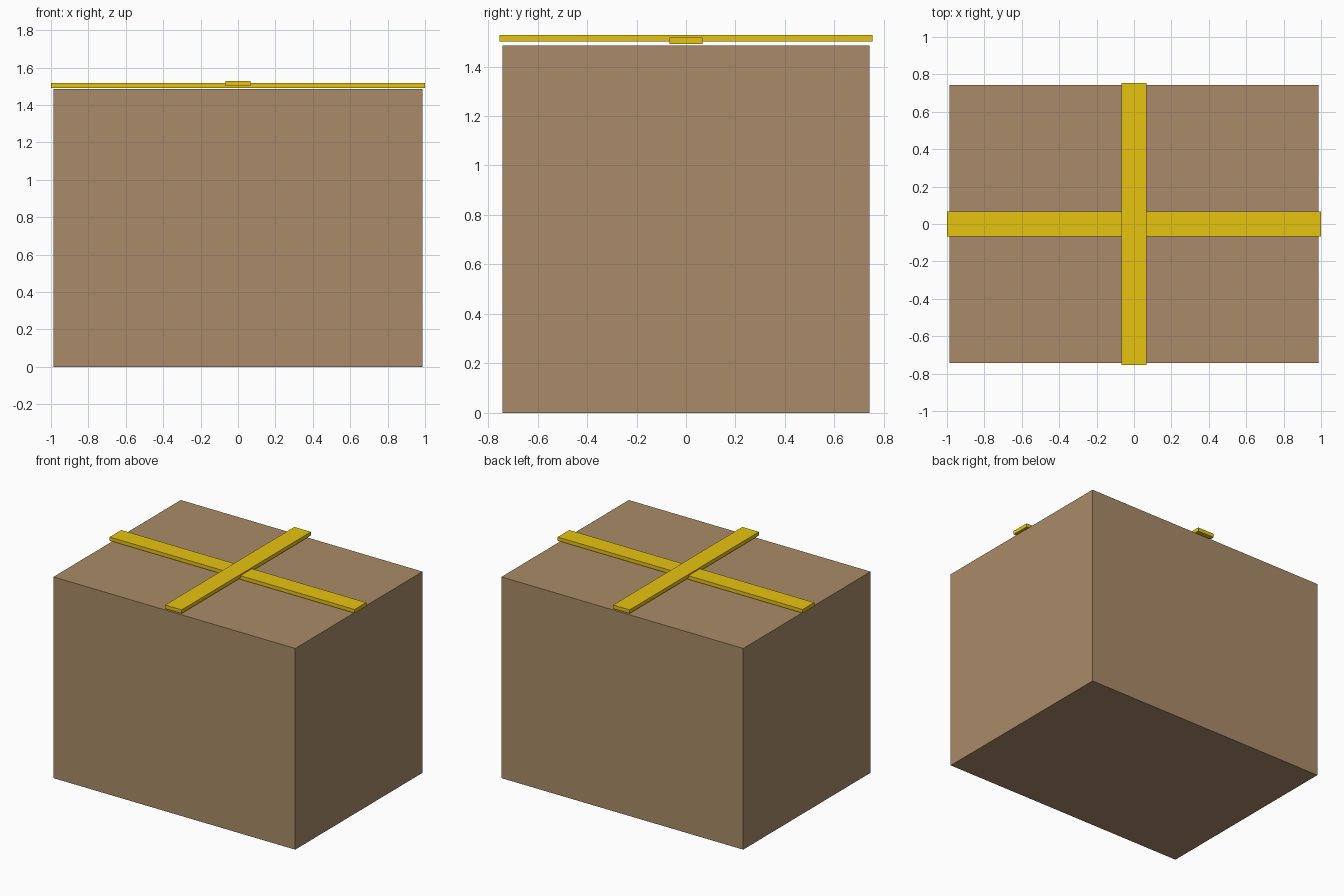
import bpy

if "Cube" in bpy.data.objects:
    bpy.data.objects.remove(bpy.data.objects["Cube"])


def material(name, color):
    mat = bpy.data.materials.new(name)
    mat.diffuse_color = (*color, 1)
    mat.use_nodes = True
    mat.node_tree.nodes["Principled BSDF"].inputs["Base Color"].default_value = mat.diffuse_color
    return mat


def block(name, size, bottom, mat):
    bpy.ops.mesh.primitive_cube_add(size=1, location=(0, 0, bottom + size[2] / 2))
    ob = bpy.context.object
    ob.name = name
    ob.scale = size
    bpy.ops.object.transform_apply(location=False, rotation=False, scale=True)
    ob.data.materials.append(mat)
    return ob


cardboard = material("cardboard", (0.40, 0.26, 0.14))
yellow = material("yellow_tape", (0.80, 0.55, 0.005))

# Carton body
block("carton", (1.974, 1.485, 1.485), 0, cardboard)

# Two crossed tape strips floating just above the lid, one over the other
block("long_strip", (2.0, 0.135, 0.027), 1.491, yellow)
block("short_strip", (0.135, 1.507, 0.027), 1.501, yellow)
